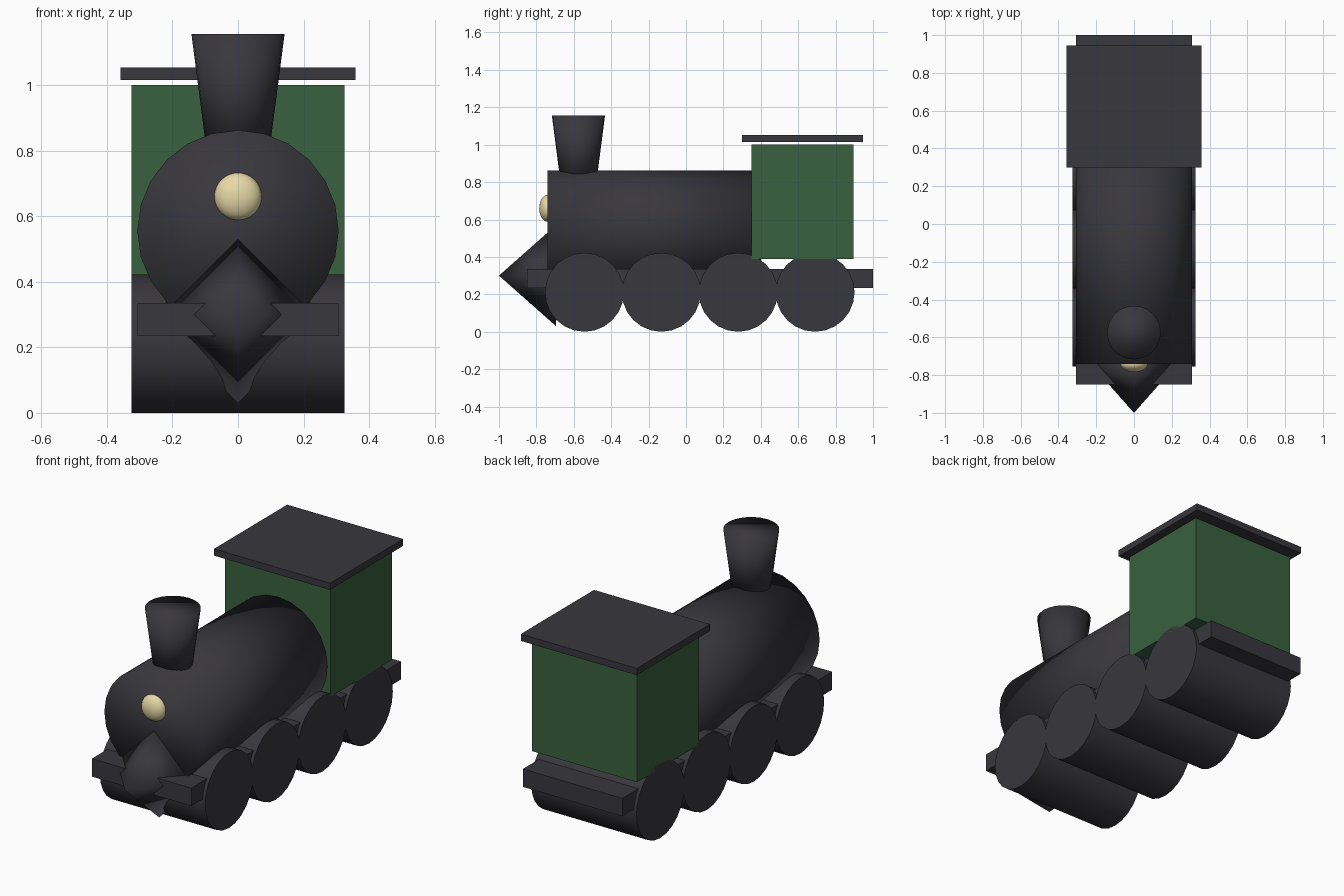
import bpy
import math

cube = bpy.data.objects.get("Cube")
if cube:
    bpy.data.objects.remove(cube, do_unlink=True)


def material(name, color):
    mat = bpy.data.materials.new(name)
    mat.use_nodes = True
    mat.diffuse_color = (*color, 1)
    bsdf = next(n for n in mat.node_tree.nodes if n.type == "BSDF_PRINCIPLED")
    bsdf.inputs["Base Color"].default_value = (*color, 1)
    return mat


IRON = material("dark iron", (0.04, 0.038, 0.046))
GREEN = material("cab green", (0.04, 0.12, 0.05))
CREAM = material("lamp cream", (0.83, 0.72, 0.40))


def finish(name, mat):
    obj = bpy.context.object
    obj.name = name
    obj.data.materials.append(mat)
    return obj


def box(name, low, high, mat):
    center = [(a + b) / 2 for a, b in zip(low, high)]
    bpy.ops.mesh.primitive_cube_add(size=1, location=center)
    obj = finish(name, mat)
    obj.scale = [b - a for a, b in zip(low, high)]
    return obj


def cone(name, sides, r1, r2, depth, center, rotation, mat=IRON):
    bpy.ops.mesh.primitive_cone_add(vertices=sides, radius1=r1, radius2=r2, depth=depth,
                                    location=center, rotation=rotation)
    return finish(name, mat)


QUARTER = math.pi / 2

# Boiler and flared chimney, softly shaded over their ends
cone("boiler", 24, 0.307, 0.307, 1.14, (0, -0.17, 0.555), (QUARTER, 0, 0))
bpy.ops.object.shade_smooth()
cone("chimney", 24, 0.096, 0.142, 0.355, (0, -0.575, 0.9775), (0, 0, 0))
bpy.ops.object.shade_smooth()

# Pointed four-sided front guard
cone("front_guard", 4, 0.27, 0, 0.305, (0, -0.8475, 0.3), (QUARTER, 0, 0))
bpy.ops.object.shade_smooth()

# Headlamp
bpy.ops.mesh.primitive_uv_sphere_add(segments=24, ring_count=16, radius=0.072,
                                     location=(0, -0.74, 0.66))
finish("headlamp", CREAM).scale.y = 0.62
bpy.ops.object.shade_smooth()

# Chassis, cab and floating roof
box("chassis", (-0.307, -0.85, 0.235), (0.307, 1.0, 0.335), IRON)
box("cab", (-0.325, 0.35, 0.39), (0.325, 0.895, 1.0), GREEN)
box("roof", (-0.358, 0.3, 1.015), (0.358, 0.945, 1.053), IRON)

# Full-width wheel drums
for i in range(4):
    cone(f"wheel_{i + 1}", 24, 0.211, 0.211, 0.65,
         (0, -0.543 + i * 0.411, 0.211), (0, QUARTER, 0))
    bpy.ops.object.shade_smooth_by_angle(angle=math.radians(40))
